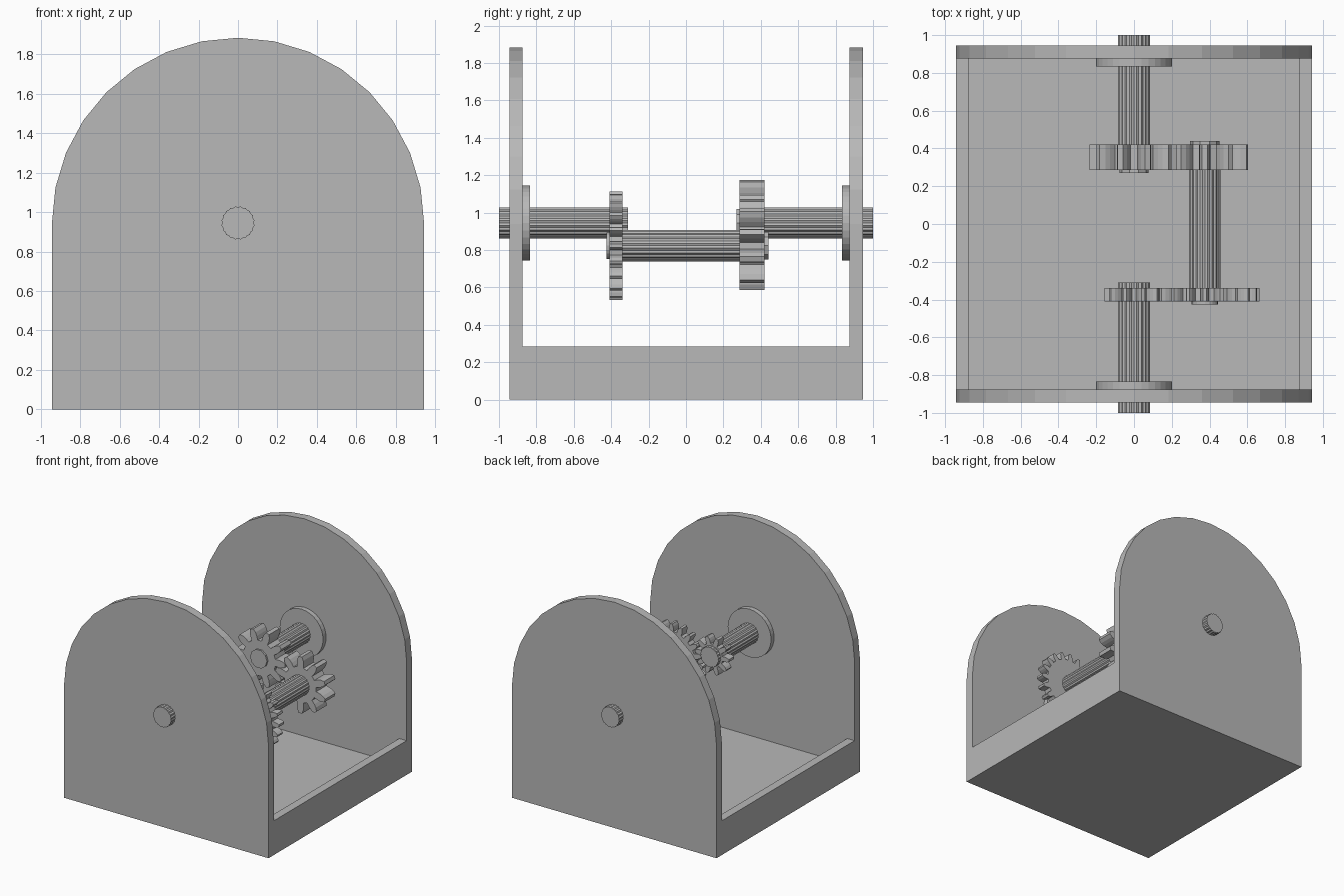
import bpy, bmesh, math

if "Cube" in bpy.data.objects:
    bpy.data.objects.remove(bpy.data.objects["Cube"])

grey = bpy.data.materials.new("plain_grey")
grey.diffuse_color = (0.48, 0.48, 0.48, 1)
grey.use_nodes = True
grey.node_tree.nodes["Principled BSDF"].inputs["Base Color"].default_value = grey.diffuse_color

AXLE = (0.0, 0.945)
D, A = 0.394, math.radians(-18)          # gear centre distance and direction
IDLER = (D * math.cos(A), 0.945 + D * math.sin(A))


def extrude(name, profile, y0, y1, centre=(0, 0)):
    """Solid from an xz profile, extruded along y."""
    bm = bmesh.new()
    vs = [bm.verts.new((centre[0] + x, y0, centre[1] + z)) for x, z in profile]
    face = bm.faces.new(vs)
    moved = bmesh.ops.extrude_face_region(bm, geom=[face])["geom"]
    bmesh.ops.translate(bm, vec=(0, y1 - y0, 0),
                        verts=[v for v in moved if isinstance(v, bmesh.types.BMVert)])
    bmesh.ops.recalc_face_normals(bm, faces=bm.faces[:])
    mesh = bpy.data.meshes.new(name)
    bm.to_mesh(mesh)
    bm.free()
    mesh.materials.append(grey)
    ob = bpy.data.objects.new(name, mesh)
    bpy.context.collection.objects.link(ob)
    return ob


def polar(r, a):
    return (r * math.cos(a), r * math.sin(a))


def ngon(r, n):
    return [polar(r, 2 * math.pi * i / n) for i in range(n)]


def spline(r, n=20):
    return [polar(r if i % 2 else r * 0.935, math.pi * i / n) for i in range(2 * n)]


def gear(n, pitch, module):
    """Gear outline with a tooth centred on angle zero."""
    flank = [(pitch - 1.25 * module, 0.31), (pitch - 0.4 * module, 0.27),
             (pitch + 0.3 * module, 0.21), (pitch + module, 0.10)]
    tooth = [(r, -w) for r, w in flank] + [(r, w) for r, w in reversed(flank)]
    step = 2 * math.pi / n
    return [polar(r, (i + w) * step) for i in range(n) for r, w in tooth]


# Housing: arched block hollowed to two end plates joined by a shallow tray
R = 0.943
arch = [(-R, 0), (R, 0)] + [(R * math.cos(math.pi * i / 16), 0.94 + R * math.sin(math.pi * i / 16))
                            for i in range(17)]
housing = extrude("housing", arch, -0.945, 0.945)
for name, hx, z0 in (("gap_cutter", 1.2, 0.285), ("tray_cutter", 0.875, 0.07)):
    cutter = extrude(name, [(-hx, z0), (hx, z0), (hx, 2.2), (-hx, 2.2)], -0.875, 0.875)
    cutter.hide_render = True
    mod = housing.modifiers.new(name, "BOOLEAN")
    mod.operation, mod.solver, mod.object = "DIFFERENCE", "EXACT", cutter
    bpy.context.view_layer.objects.active = housing
    bpy.ops.object.modifier_apply(modifier=name)
    bpy.data.objects.remove(cutter)

# Bearing collars inside each end plate
for side, y0, y1 in (("front", -0.88, -0.835), ("back", 0.835, 0.88)):
    extrude(side + "_collar", ngon(0.2, 32), y0, y1, AXLE)

# Splined shafts
extrude("front_shaft", spline(0.085), -1.0, -0.31, AXLE)
extrude("back_shaft", spline(0.085), 0.35, 1.0, AXLE)
extrude("idler_shaft", spline(0.085), -0.38, 0.35, IDLER)

# Shaft ends standing proud of the gears
extrude("back_shaft_end", ngon(0.078, 10), 0.27, 0.35, AXLE)
extrude("idler_back_end", ngon(0.078, 10), 0.35, 0.44, IDLER)
extrude("idler_front_end", ngon(0.07, 20), -0.425, -0.38, IDLER)

# Meshing gear pairs
extrude("front_small_gear", gear(10, D / 3, D / 15), -0.41, -0.34, AXLE)
extrude("front_large_gear", gear(20, D * 2 / 3, D / 15), -0.41, -0.34, IDLER)
extrude("back_axle_gear", gear(10, D / 2, D / 10), 0.285, 0.42, AXLE)
idler = [(x * math.cos(A) - z * math.sin(A), x * math.sin(A) + z * math.cos(A))
         for x, z in gear(10, D / 2, D / 10)]
extrude("back_idler_gear", idler, 0.285, 0.42, IDLER)
